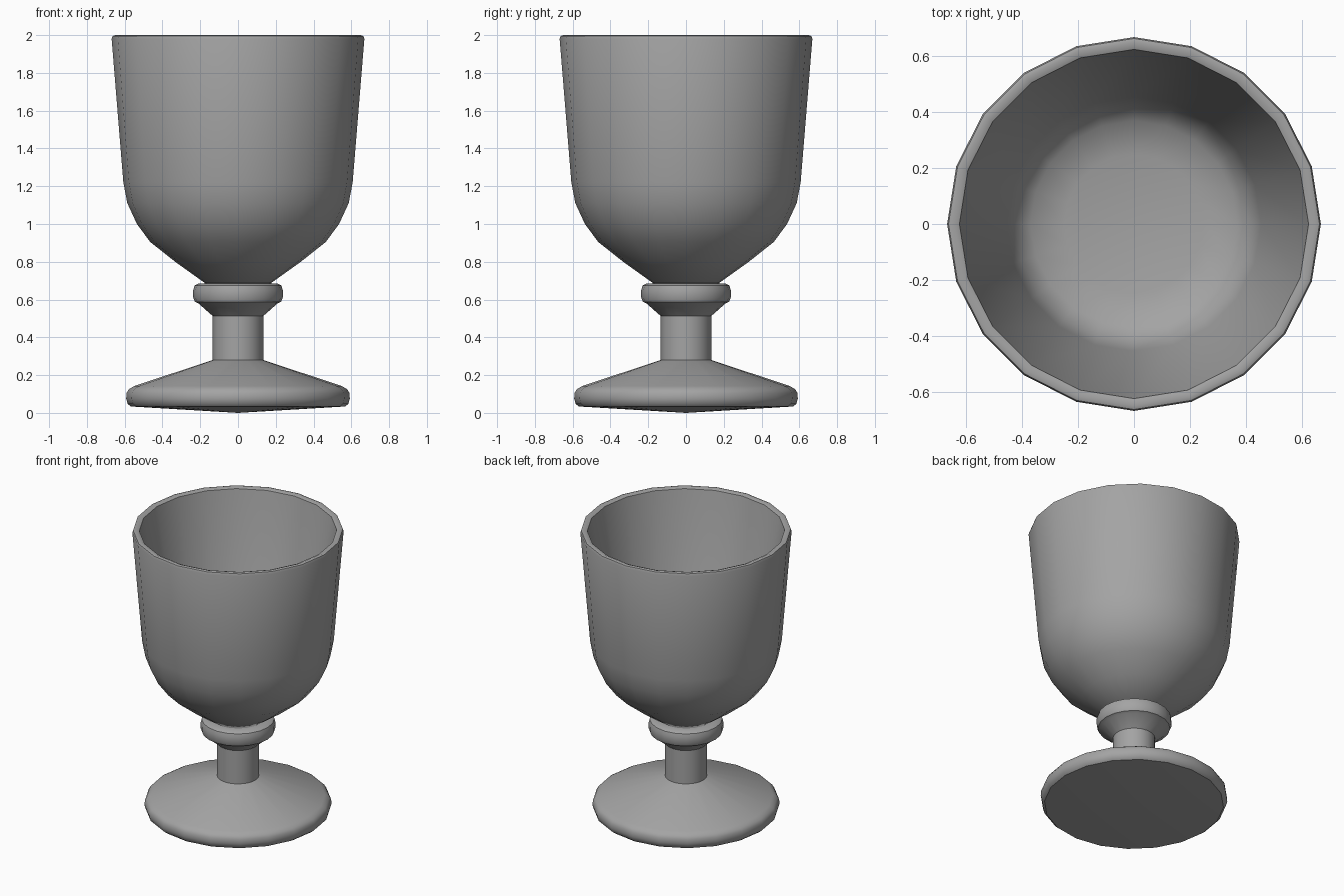
import bpy, bmesh, math

if "Cube" in bpy.data.objects:
    bpy.data.objects.remove(bpy.data.objects["Cube"])

GREY = (0.37, 0.37, 0.37, 1)
SIDES = 20

mat = bpy.data.materials.new("plain grey")
mat.use_nodes = True
mat.diffuse_color = GREY
mat.node_tree.nodes["Principled BSDF"].inputs["Base Color"].default_value = GREY


def lathe(name, profile, angle):
    """Spin a (radius, height) profile, ordered from bottom to top, about z."""
    bm = bmesh.new()
    verts = [bm.verts.new((r, 0, z)) for r, z in profile]
    edges = [bm.edges.new(pair) for pair in zip(verts, verts[1:])]
    bmesh.ops.spin(bm, geom=verts + edges, cent=(0, 0, 0), axis=(0, 0, 1),
                   angle=math.tau, steps=SIDES, use_merge=False)
    bmesh.ops.remove_doubles(bm, verts=bm.verts, dist=0.0005)
    bmesh.ops.recalc_face_normals(bm, faces=bm.faces)
    mesh = bpy.data.meshes.new(name)
    bm.to_mesh(mesh)
    bm.free()
    mesh.materials.append(mat)
    obj = bpy.data.objects.new(name, mesh)
    bpy.context.collection.objects.link(obj)
    bpy.ops.object.select_all(action="DESELECT")
    obj.select_set(True)
    bpy.context.view_layer.objects.active = obj
    bpy.ops.object.shade_smooth_by_angle(angle=math.radians(angle))


# Foot: shallow cone underneath, rounded edge, sloping top, with the stem
lathe("foot_and_stem", [
    (0, 0), (0.568, 0.034), (0.584, 0.048), (0.592, 0.075), (0.59, 0.105),
    (0.578, 0.125), (0.55, 0.142), (0.134, 0.28), (0.134, 0.513),
    # Collar ring
    (0.21, 0.58), (0.228, 0.588), (0.237, 0.61), (0.237, 0.65),
    (0.23, 0.674), (0.21, 0.685), (0.16, 0.687), (0, 0.687)], angle=35)

# Bowl: outer wall, rounded rim, tapering inner wall and nearly flat floor
lathe("bowl", [
    (0, 0.68), (0.165, 0.68), (0.33, 0.798), (0.465, 0.905), (0.535, 1.0),
    (0.586, 1.11), (0.607, 1.22), (0.669, 1.98), (0.664, 1.995),
    (0.65, 2.0), (0.625, 1.99),
    (0.455, 1.08), (0.425, 1.0), (0.37, 0.945), (0.25, 0.92), (0, 0.91)],
    angle=50)
